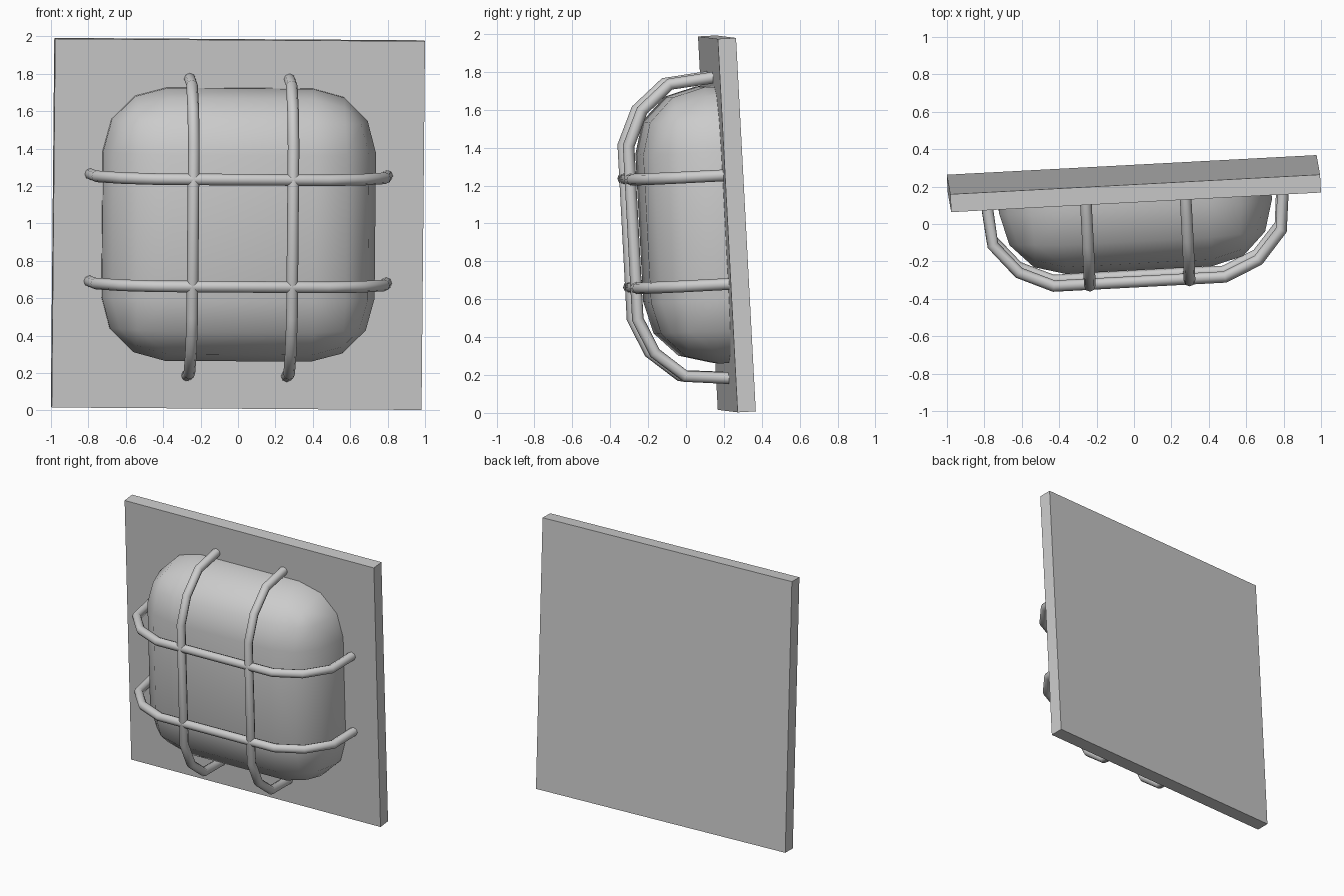
import bpy, bmesh, math
from mathutils import Matrix, Vector

if "Cube" in bpy.data.objects:
    bpy.data.objects.remove(bpy.data.objects["Cube"])

# Slightly tilted frame: local x = right, y = back, z = up, origin at plate front centre
right = Vector((0.9985, 0.053, -0.0066)).normalized()
back = Vector((0.007, -0.053, 0.9985)).cross(right).normalized()
up = right.cross(back)
FRAME = Matrix((right, back, up)).transposed().to_4x4()
FRAME.translation = (0.002, 0.168, 0.995)


def mesh_object(name, bm):
    bmesh.ops.recalc_face_normals(bm, faces=bm.faces)
    me = bpy.data.meshes.new(name)
    bm.to_mesh(me)
    bm.free()
    me.transform(FRAME)
    ob = bpy.data.objects.new(name, me)
    bpy.context.collection.objects.link(ob)
    return ob


def box(size, centre):
    bm = bmesh.new()
    bmesh.ops.create_cube(bm, size=1)
    bmesh.ops.scale(bm, vec=size, verts=bm.verts)
    bmesh.ops.translate(bm, vec=centre, verts=bm.verts)
    return bm


# Square wall plate
mesh_object("wall_plate", box((1.98, 0.096, 1.974), (0, 0.048, 0)))

# Lamp cover: rounded cube cut off just inside the plate
bm = box((1.46, 1.46, 1.46), (0, -0.395 + 0.73, 0))
bmesh.ops.bevel(bm, geom=bm.edges[:], offset=0.34, segments=3, profile=0.5,
                affect='EDGES', clamp_overlap=True)
bmesh.ops.bisect_plane(bm, geom=bm.verts[:] + bm.edges[:] + bm.faces[:],
                       plane_co=(0, 0.02, 0), plane_no=(0, 1, 0), clear_outer=True)
bmesh.ops.holes_fill(bm, edges=[e for e in bm.edges if e.is_boundary])
cover = mesh_object("lamp_cover", bm)
bpy.context.view_layer.objects.active = cover
cover.select_set(True)
bpy.ops.object.shade_smooth_by_angle(angle=math.radians(45))

# Guard bars: half of the bent profile (sideways, depth), mirrored
HALF = [(0.797, -0.03), (0.772, 0.228), (0.641, 0.382), (0.458, 0.463)]
PROFILE = HALF + [(-s, d) for s, d in reversed(HALF)]


def bar(name, points):
    cu = bpy.data.curves.new(name, 'CURVE')
    cu.dimensions = '3D'
    cu.bevel_depth = 0.031
    cu.bevel_resolution = 2
    cu.use_fill_caps = True
    sp = cu.splines.new('POLY')
    sp.points.add(len(points) - 1)
    for p, co in zip(sp.points, points):
        p.co = (*(FRAME @ Vector(co)), 1)
    sp.use_smooth = True
    bpy.context.collection.objects.link(bpy.data.objects.new(name, cu))


DROP = -0.017
for side, label in ((-1, "left"), (1, "right")):
    bar("guard_bar_" + label, [(side * 0.267, -d, s + DROP) for s, d in PROFILE])
for side, label in ((-1, "lower"), (1, "upper")):
    bar("guard_bar_" + label, [(s, -d, side * 0.287 + DROP - 0.006) for s, d in PROFILE])
